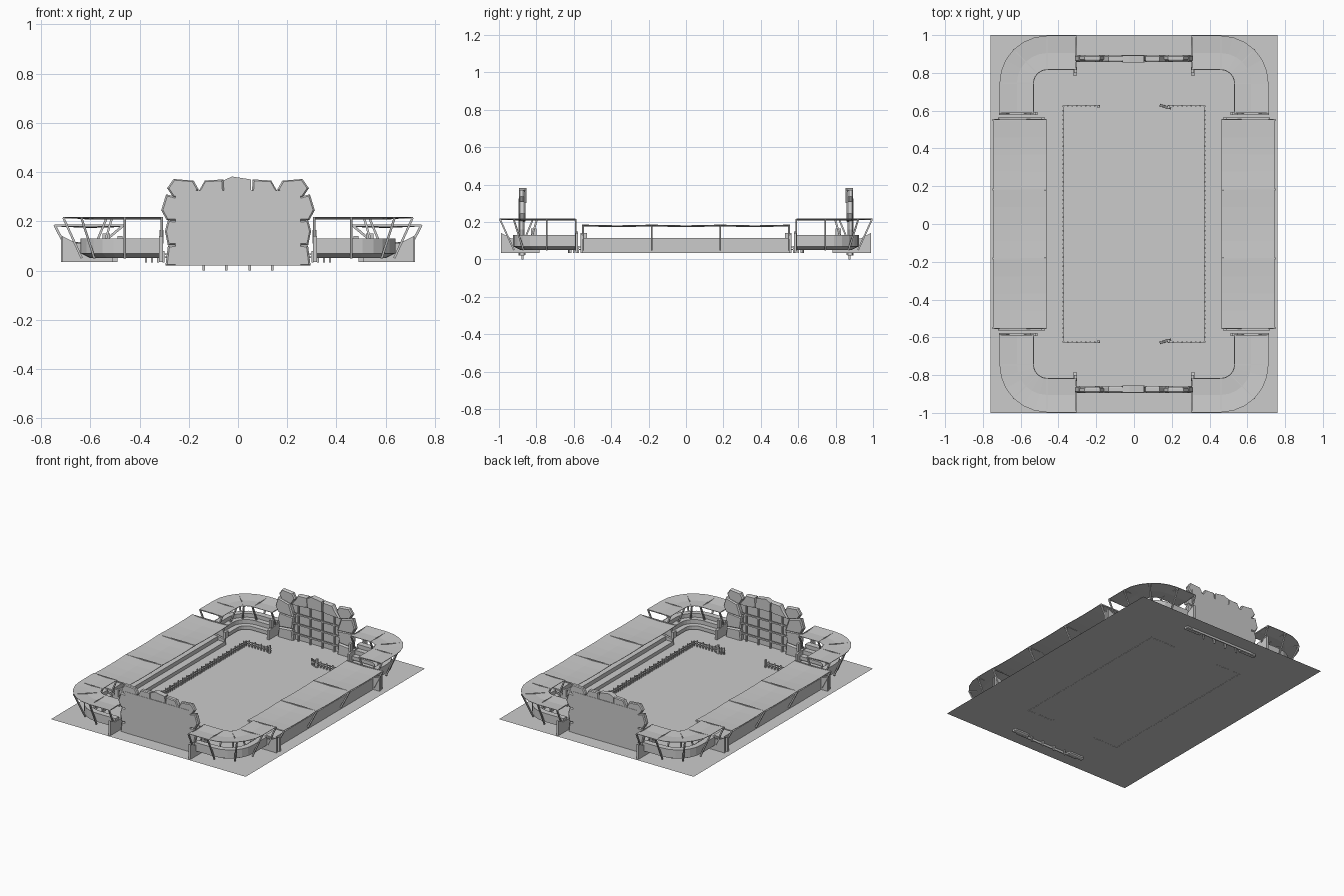
import bpy, bmesh, math
from mathutils import Vector

if "Cube" in bpy.data.objects:
    bpy.data.objects.remove(bpy.data.objects["Cube"])

G = 0.035  # ground level


def finish(name, bm, mx=True, my=True):
    """Turn a bmesh into an object, mirrored about the arena centre."""
    bmesh.ops.recalc_face_normals(bm, faces=bm.faces)
    me = bpy.data.meshes.new(name)
    bm.to_mesh(me)
    bm.free()
    ob = bpy.data.objects.new(name, me)
    bpy.context.collection.objects.link(ob)
    if mx or my:
        m = ob.modifiers.new("mirror", 'MIRROR')
        m.use_axis = (mx, my, False)
        m.use_mirror_merge = False
    return ob


def loft(bm, rings):
    """Skin closed rings of points and cap both ends."""
    vs = [[bm.verts.new(p) for p in r] for r in rings]
    n = len(vs[0])
    for a, b in zip(vs, vs[1:]):
        for i in range(n):
            bm.faces.new((a[i], a[(i + 1) % n], b[(i + 1) % n], b[i]))
    bm.faces.new(vs[0])
    bm.faces.new(vs[-1][::-1])


def along_y(bm, prof, y0, y1):
    loft(bm, [[(a, y, z) for a, z in prof] for y in (y0, y1)])


def box(bm, x0, x1, y0, y1, z0, z1):
    along_y(bm, [(x0, z0), (x1, z0), (x1, z1), (x0, z1)], y0, y1)


def beam(bm, p, q, w=0.008):
    """Square bar between two points."""
    p, q = Vector(p), Vector(q)
    d = (q - p).normalized()
    u = d.cross(Vector((0, 1, 0)) if abs(d.y) < 0.9 else Vector((1, 0, 0))).normalized() * w / 2
    v = d.cross(u)
    loft(bm, [[c + u + v, c - u + v, c - u - v, c + u - v] for c in (p, q)])


CX, CY = 0.46, 0.745  # centre of the corner bend


def corner_frames():
    """Base point and outward direction for each station round the corner."""
    fr = [((0.31, CY), (0, 1))]
    for i in range(7):
        a = math.radians(90 - 15 * i)
        fr.append(((CX, CY), (math.cos(a), math.sin(a))))
    fr.append(((CX, 0.59), (1, 0)))
    return fr


def corner_sweep(bm, prof):
    loft(bm, [[(b[0] + d[0] * r, b[1] + d[1] * r, z) for r, z in prof]
              for b, d in corner_frames()])


# ground sheet
bm = bmesh.new()
bm.faces.new([bm.verts.new((x, y, G)) for x, y in ((-.76, -1), (.76, -1), (.76, 1), (-.76, 1))])
finish("ground", bm, False, False)

# side stand steps and end walls
bm = bmesh.new()
along_y(bm, [(.49, G), (.49, .06), (.54, .06), (.54, .088), (.6, .088),
             (.6, .115), (.67, .115), (.67, G)], 0, 0.55)
finish("side_stand_steps", bm)
bm = bmesh.new()
along_y(bm, [(.49, G), (.49, .075), (.66, .115), (.72, .135), (.72, G)], 0.55, 0.565)
box(bm, .47, .49, .53, .565, .095, .14)
finish("side_stand_end_wall", bm)

# side canopy: sagging panels between the ribs
bm = bmesh.new()
for y0, y1 in ((-.548, -.187), (-.18, .18), (.187, .548)):
    rings = []
    for i in range(5):
        t = i / 4
        y, s = y0 + (y1 - y0) * t, -0.016 * t * (1 - t)
        rings.append([(.462, y, .184 + s), (.60, y, .180 + s), (.745, y, .186 + s),
                      (.745, y, .183 + s), (.60, y, .177 + s), (.462, y, .181 + s)])
    loft(bm, rings)
finish("side_canopy", bm, True, False)

# V shaped canopy supports of the side stands
bm = bmesh.new()
for y in (.183, .55):
    beam(bm, (.745, y, .184), (.675, y, .05), .01)
    beam(bm, (.467, y, .182), (.565, y, .10), .01)
    beam(bm, (.462, y, .182), (.745, y, .182), .008)
finish("side_canopy_support", bm)

# corner stand steps
bm = bmesh.new()
corner_sweep(bm, [(.07, .05), (.07, .075), (.105, .075), (.105, .103), (.14, .103),
                  (.14, .13), (.18, .13), (.18, .07), (.14, .05)])
finish("corner_stand_steps", bm)

# corner end walls, one at each end of the bend
bm = bmesh.new()
wall = [(.05, G), (.05, .10), (.13, .11), (.2, .112), (.255, .14), (.255, G)]
along_y(bm, [(CX + r, z) for r, z in wall], .578, .592)
loft(bm, [[(x, CY + r - .012, z) for r, z in wall] for x in (.305, .32)])
box(bm, .302, .318, .80, .83, .11, .165)
box(bm, .52, .55, .578, .594, .10, .15)
finish("corner_end_wall", bm)

# corner canopy
bm = bmesh.new()
corner_sweep(bm, [(.072, .215), (.16, .211), (.252, .218), (.252, .215), (.16, .208), (.072, .212)])
finish("corner_canopy", bm)

# corner canopy supports
bm = bmesh.new()
fr = corner_frames()
for b, d in (fr[0], fr[1], fr[4], fr[7], fr[8]):
    def P(r, z):
        return (b[0] + d[0] * r, b[1] + d[1] * r, z)
    beam(bm, P(.25, .215), P(.175, .05), .009)
    beam(bm, P(.074, .213), P(.125, .09), .009)
    beam(bm, P(.072, .212), P(.252, .214), .006)
finish("corner_canopy_support", bm)

# stone gate: side stones and crown stones, outlines in x and z
stones = [
    [(.17, .02), (.295, .02), (.285, .10), (.18, .11)],
    [(.18, .112), (.285, .102), (.297, .16), (.285, .205), (.17, .195)],
    [(.17, .198), (.29, .205), (.312, .245), (.292, .31), (.2, .285)],
    [(.19, .285), (.265, .30), (.288, .335), (.262, .372), (.18, .365), (.16, .33)],
    [(.085, .29), (.19, .285), (.155, .33), (.135, .366), (.06, .37), (.055, .30)],
]
bm = bmesh.new()
for i, s in enumerate(stones):
    y = .858 + .006 * (i % 2)
    c = Vector((sum(p[0] for p in s), sum(p[1] for p in s))) / len(s)
    small = [c + (Vector(p) - c) * .88 for p in s]
    loft(bm, [[(p[0], y, p[1]) for p in small], [(p[0], y + .008, p[1]) for p in s],
              [(p[0], .888, p[1]) for p in s], [(p[0], .894, p[1]) for p in small]])
finish("gate_stones", bm)
bm = bmesh.new()
loft(bm, [[(x, y, z) for x, z in ((-.055, .30), (.055, .30), (.052, .37), (-.025, .382), (-.06, .365))]
          for y in (.854, .892)])
finish("gate_keystone", bm, False, True)

# outer panel closing the gate
bm = bmesh.new()
box(bm, -.253, .253, .889, .896, .02, .325)
finish("gate_panel", bm, False, True)

# portcullis bars, the uprights poke below the ground
bm = bmesh.new()
for x in (-.14, -.047, .047, .14):
    box(bm, x - .005, x + .005, .869, .879, .0, .31)
for z in (.085, .155, .225):
    box(bm, -.185, .185, .866, .876, z - .005, z + .005)
finish("gate_bars", bm, False, True)

# picket fence round the pitch
bm = bmesh.new()
for i in range(27):
    y = .012 + i * .0235
    h = .036 + .008 * (i % 2)
    box(bm, .371, .378, y - .004, y + .004, G - .002, G + h)
for i in range(9):
    x = .185 + i * .0235
    h = .036 + .008 * (i % 2)
    box(bm, x - .004, x + .004, .622, .629, G - .002, G + h)
finish("fence_pickets", bm)
bm = bmesh.new()
for z in (.05, .064):
    box(bm, .373, .376, 0, .628, z, z + .004)
    box(bm, .18, .376, .624, .628, z, z + .006)
finish("fence_rail", bm)

# fence gate posts and the open leaf on one side
bm = bmesh.new()
box(bm, -.192, -.182, .614, .628, G, .09)
box(bm, .178, .19, .612, .628, G, .095)
for i in range(3):
    x = .143 + .016 * i
    beam(bm, (x, .628 - .006 * i, G), (x - .004, .624 - .006 * i, .085), .008)
beam(bm, (.138, .63, .055), (.195, .612, .075), .01)
beam(bm, (.138, .63, .075), (.195, .612, .055), .008)
finish("fence_gate", bm, False, True)
